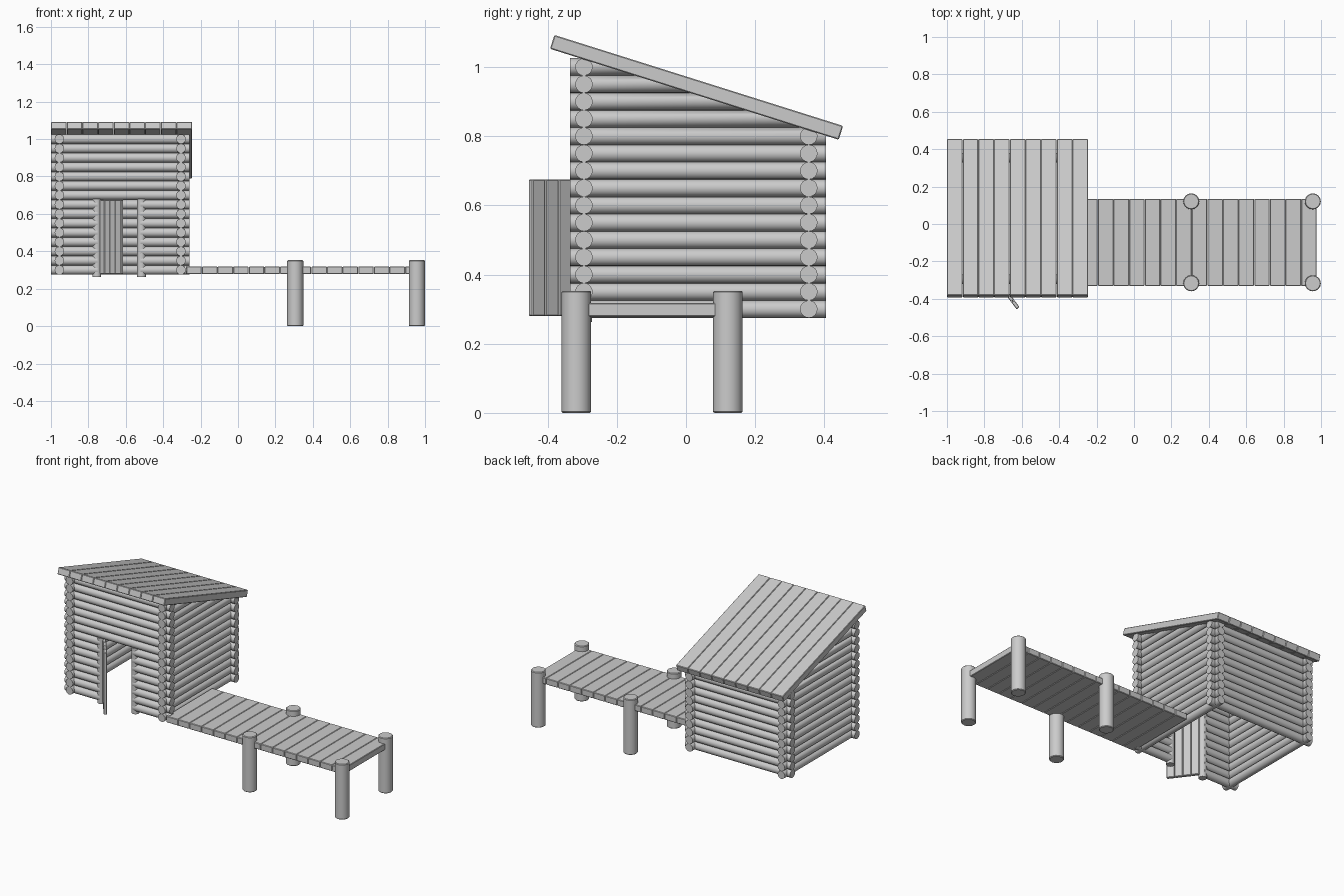
import bpy, bmesh, math
from mathutils import Vector, Matrix

if "Cube" in bpy.data.objects:
    bpy.data.objects.remove(bpy.data.objects["Cube"])

R = 0.0253            # log radius
X0, X1 = -0.955, -0.305   # side wall centres
Y0, Y1 = -0.295, 0.355    # front and back wall centres
SLOPE = math.atan2(-0.263, 0.835)
ROOF_BOTTOM = Vector((0, -0.394, 1.052))
ROOF_NORMAL = Vector((0, -math.sin(SLOPE), math.cos(SLOPE)))


def finish(name, bm, smooth=False):
    bmesh.ops.recalc_face_normals(bm, faces=bm.faces)
    me = bpy.data.meshes.new(name)
    bm.to_mesh(me)
    bm.free()
    ob = bpy.data.objects.new(name, me)
    bpy.context.collection.objects.link(ob)
    if smooth:
        bpy.ops.object.select_all(action='DESELECT')
        ob.select_set(True)
        bpy.context.view_layer.objects.active = ob
        bpy.ops.object.shade_smooth_by_angle(angle=math.radians(40))
    return ob


def bevel(ob, width):
    mod = ob.modifiers.new("Bevel", 'BEVEL')
    mod.width = width
    mod.segments = 1
    mod.limit_method = 'ANGLE'
    mod.angle_limit = math.radians(50)


def add_log(bm, a, b, r=R, sides=16):
    a, b = Vector(a), Vector(b)
    d = b - a
    m = Matrix.Translation((a + b) / 2) @ d.to_track_quat('Z', 'Y').to_matrix().to_4x4()
    bmesh.ops.create_cone(bm, cap_ends=True, segments=sides, radius1=r, radius2=r,
                          depth=d.length, matrix=m)


def planks(name, count, width, length, thick, matrix, gap=0.001):
    # Row of boards along local x, centred on the origin
    bm = bmesh.new()
    for i in range(count):
        x = (i - (count - 1) / 2) * width
        m = matrix @ Matrix.Translation((x, 0, 0)) @ Matrix.Diagonal((width - gap, length, thick, 1))
        bmesh.ops.create_cube(bm, size=1, matrix=m)
    ob = finish(name, bm)
    bevel(ob, 0.003)
    return ob


levels = [0.30 + 0.05 * i for i in range(15)]

# Front wall, with the doorway left open below z = 0.68
bm = bmesh.new()
for z in levels:
    if z < 0.68:
        add_log(bm, (-1.0, Y0, z), (-0.75, Y0, z))
        add_log(bm, (-0.52, Y0, z), (-0.258, Y0, z))
    else:
        add_log(bm, (-1.0, Y0, z), (-0.258, Y0, z))
finish("front_wall_logs", bm, True)

# Lower back wall
bm = bmesh.new()
for z in levels[:11]:
    add_log(bm, (-1.0, Y1, z), (-0.258, Y1, z))
finish("back_wall_logs", bm, True)

# Side walls, trimmed along the underside of the roof
for name, x in (("left_wall_logs", X0), ("right_wall_logs", X1)):
    bm = bmesh.new()
    for z in levels:
        add_log(bm, (x, -0.335, z), (x, 0.405, z))
    bmesh.ops.bisect_plane(bm, geom=bm.verts[:] + bm.edges[:] + bm.faces[:],
                           plane_co=ROOF_BOTTOM + ROOF_NORMAL * 0.002,
                           plane_no=ROOF_NORMAL, clear_outer=True)
    bmesh.ops.holes_fill(bm, edges=[e for e in bm.edges if e.is_boundary], sides=0)
    finish(name, bm, True)

# Upright door posts
bm = bmesh.new()
for x in (-0.755, -0.516):
    add_log(bm, (x, Y0, 0.262), (x, Y0, 0.68), 0.0235)
finish("door_posts", bm, True)

# Door standing open, hinged on the left post
door = (Matrix.Translation((-0.735, -0.297, 0.477))
        @ Matrix.Rotation(math.radians(-53), 4, 'Z')
        @ Matrix.Translation((0.096, 0, 0)))
planks("door", 4, 0.048, 0.02, 0.395, door)

# Sloping board roof
roof = Matrix.Translation((-0.6225, 0.0305, 0.941)) @ Matrix.Rotation(SLOPE, 4, 'X')
planks("roof_boards", 9, 0.0838, 0.875, 0.042, roof)

# Dock deck
planks("dock_boards", 15, 0.0836, 0.465, 0.04,
       Matrix.Translation((0.35, -0.098, 0.298)))

# Dock posts
for xn, x in (("inner", 0.306), ("outer", 0.956)):
    for yn, y in (("front", -0.317), ("back", 0.121)):
        bm = bmesh.new()
        add_log(bm, (x, y, 0), (x, y, 0.353), 0.043)
        rims = [e for e in bm.edges if abs(e.verts[0].co.z - e.verts[1].co.z) < 1e-5]
        bmesh.ops.bevel(bm, geom=rims, offset=0.004, segments=1, affect='EDGES')
        finish(f"{xn}_{yn}_dock_post", bm, True)
